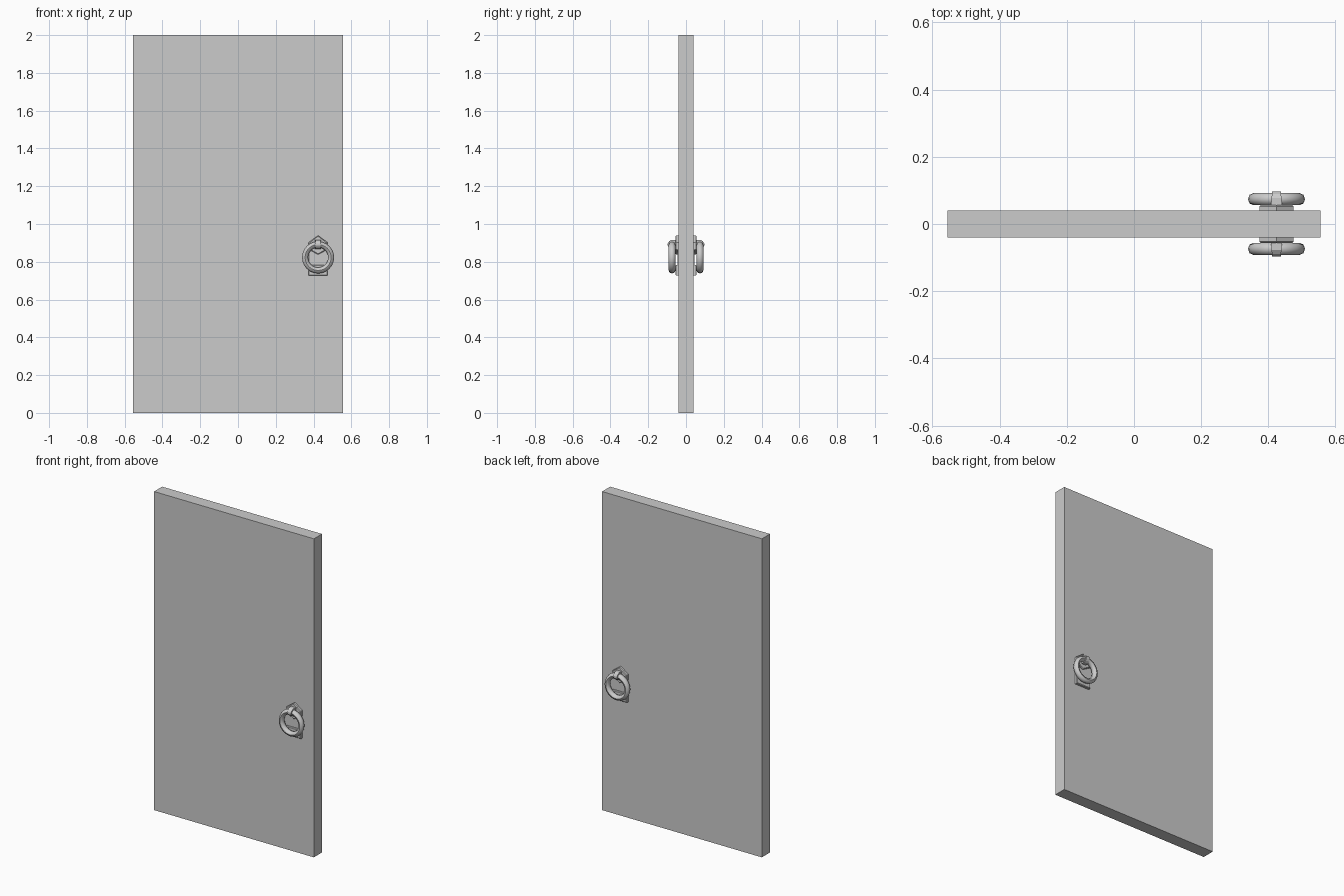
import bpy, bmesh, math

if "Cube" in bpy.data.objects:
    bpy.data.objects.remove(bpy.data.objects["Cube"])

HX, HZ = 0.424, 0.823      # handle centre
RING_Y = 0.074             # ring plane, in front of the door face
MAJOR = 0.069


def finish(name, bm, mirror=True, smooth=False):
    bmesh.ops.recalc_face_normals(bm, faces=bm.faces)
    me = bpy.data.meshes.new(name)
    bm.to_mesh(me)
    bm.free()
    ob = bpy.data.objects.new(name, me)
    bpy.context.collection.objects.link(ob)
    if mirror:
        mod = ob.modifiers.new("both_sides", 'MIRROR')
        mod.use_axis = (False, True, False)
    if smooth:
        bpy.ops.object.select_all(action='DESELECT')
        ob.select_set(True)
        bpy.context.view_layer.objects.active = ob
        bpy.ops.object.shade_smooth_by_angle(angle=math.radians(50))
    return ob


def loft(name, rings, close_loop=False, smooth=False):
    """Skin matching closed outlines; cap the ends or join them up."""
    bm = bmesh.new()
    vs = [[bm.verts.new(p) for p in r] for r in rings]
    n = len(vs[0])
    pairs = list(zip(vs, vs[1:])) + ([(vs[-1], vs[0])] if close_loop else [])
    for a, b in pairs:
        for i in range(n):
            j = (i + 1) % n
            bm.faces.new((a[i], a[j], b[j], b[i]))
    if not close_loop:
        bm.faces.new(vs[0])
        bm.faces.new(vs[-1])
    return finish(name, bm, smooth=smooth)


def pad(name, outline, back, front, inset):
    """Flat plate on the front face with a chamfered outer edge."""
    cx = sum(p[0] for p in outline) / len(outline)
    cz = sum(p[1] for p in outline) / len(outline)

    def ring(y, d):
        return [(HX + x - math.copysign(d, x - cx) * (abs(x - cx) > 1e-6), -y,
                 z - math.copysign(d, z - cz)) for x, z in outline]
    return loft(name, [ring(back, 0), ring(front - inset, 0), ring(front, inset)])


# Door slab
bm = bmesh.new()
bmesh.ops.create_cube(bm, size=1)
bmesh.ops.scale(bm, vec=(1.11, 0.08, 2.0), verts=bm.verts)
bmesh.ops.translate(bm, vec=(0, 0, 1.0), verts=bm.verts)
finish("door_slab", bm, mirror=False)

# Backplate: thin strip, raised pointed top and raised foot
pad("backplate", [(-.05, .74), (.05, .74), (.05, .89), (-.05, .89)], .038, .045, .001)
pad("backplate_top", [(0, .838), (.051, .866), (.051, .902), (0, .939),
                      (-.051, .902), (-.051, .866)], .038, .056, .004)
pad("backplate_foot", [(-.051, .727), (.051, .727), (.051, .783), (-.051, .783)],
    .038, .056, .004)

# Pull ring
SEG, SIDES = 24, 8
rings = []
for i in range(SEG):
    a = 2 * math.pi * i / SEG
    ring = []
    for k in range(SIDES):
        t = 2 * math.pi * k / SIDES
        r = MAJOR + 0.016 * math.cos(t)
        ring.append((HX + r * math.cos(a), -RING_Y + 0.018 * math.sin(t),
                     HZ + r * math.sin(a)))
    rings.append(ring)
loft("pull_ring", rings, close_loop=True, smooth=True)

# Strap holding the ring, narrowing towards its rounded nose
side = [(.05, .024), (.078, .024), (.09, .016), (.097, .005),
        (.097, -.006), (.09, -.017), (.078, -.024), (.05, -.024)]
zc = HZ + MAJOR
half = lambda y: 0.017 - 0.004 * (y - .05) / .047
loft("ring_strap", [[(HX + s * half(y), -y, zc + z) for y, z in side] for s in (-1, 1)])
